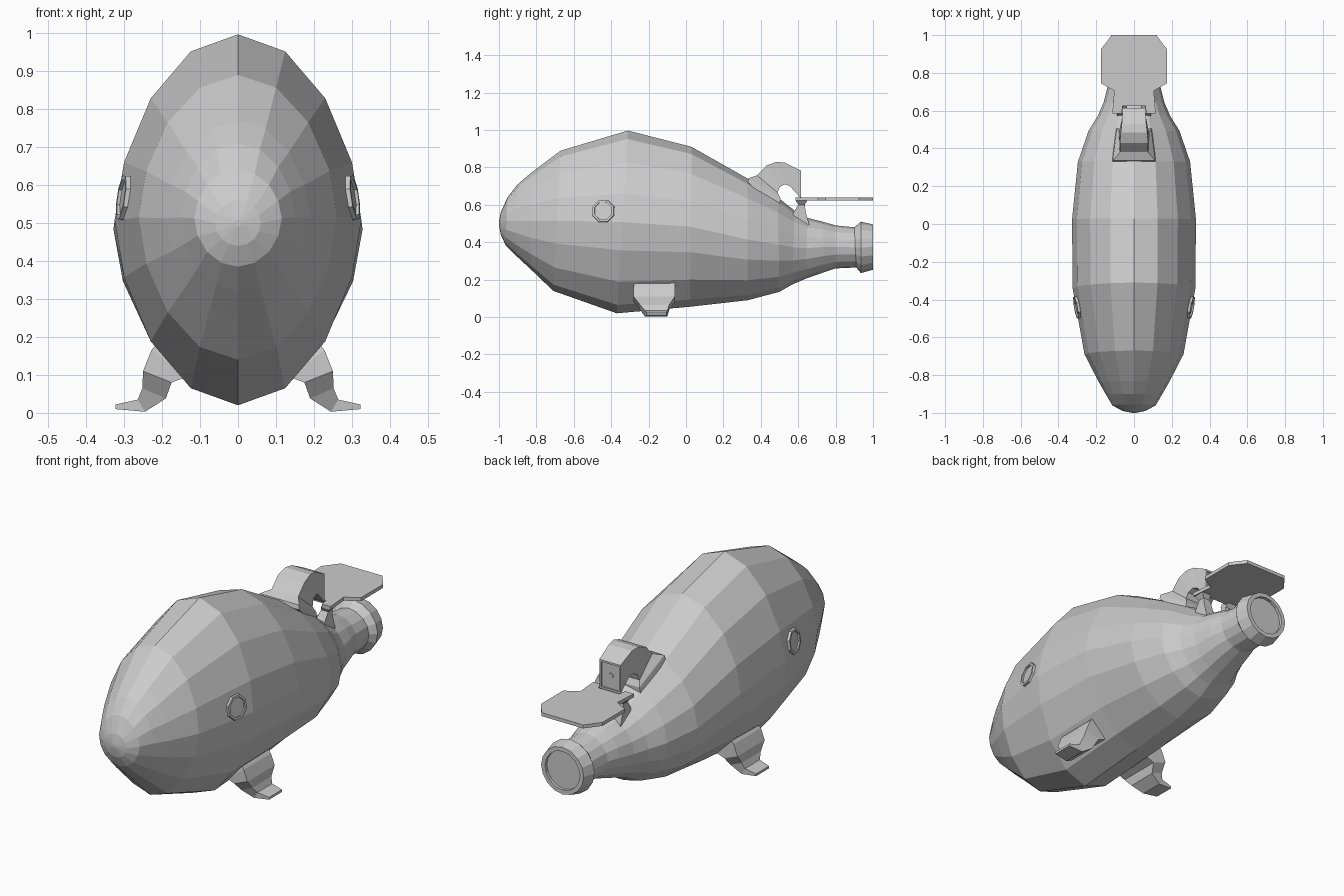
import bpy, bmesh, math
from mathutils import Vector, Matrix

if "Cube" in bpy.data.objects:
    bpy.data.objects.remove(bpy.data.objects["Cube"])


def finish(bm, name):
    bmesh.ops.recalc_face_normals(bm, faces=bm.faces)
    mesh = bpy.data.meshes.new(name)
    bm.to_mesh(mesh)
    bm.free()
    ob = bpy.data.objects.new(name, mesh)
    bpy.context.collection.objects.link(ob)
    return ob


def loft(rings, name):
    """Skin a list of equal-length point loops and cap both ends."""
    bm = bmesh.new()
    loops = [[bm.verts.new(p) for p in r] for r in rings]
    n = len(loops[0])
    for a, b in zip(loops, loops[1:]):
        for i in range(n):
            j = (i + 1) % n
            bm.faces.new((a[i], a[j], b[j], b[i]))
    bm.faces.new(loops[0])
    end = bm.faces.new(loops[-1])
    return bm, end


def recess(bm, face, border, depth):
    """Inset a face and push it inwards."""
    bmesh.ops.recalc_face_normals(bm, faces=bm.faces)
    bmesh.ops.inset_individual(bm, faces=[face], thickness=border)
    n = face.normal.copy()
    inner = bmesh.ops.extrude_discrete_faces(bm, faces=[face])["faces"][0]
    bmesh.ops.translate(bm, verts=inner.verts, vec=-n * depth)


def mirror(ob):
    m = ob.modifiers.new("mirror", "MIRROR")
    m.use_axis[0] = True


# Body: 16-sided sections (y at top, y at bottom, z top, z bottom, half width)
sections = [
    (-1.0, -1.0, .51, .49, .01),
    (-.99, -.99, .56, .44, .06),
    (-.955, -.965, .64, .385, .115),
    (-.90, -.90, .71, .32, .15),
    (-.83, -.83, .77, .255, .19),
    (-.67, -.71, .89, .14, .262),
    (-.31, -.37, .997, .02, .325),
    (.03, .02, .91, .055, .328),
    (.33, .33, .74, .09, .297),
    (.49, .50, .64, .135, .24),
    (.58, .57, .57, .175, .19),
    (.65, .64, .53, .205, .16),
    (.73, .74, .51, .24, .138),
    (.80, .80, .49, .26, .116),
    (.90, .91, .48, .265, .108),
    (.935, .935, .51, .235, .137),
    (1.0, 1.0, .495, .253, .121),
]
rings = []
for yt, yb, zt, zb, w in sections:
    h, mid = (zt - zb) / 2, (zt + zb) / 2
    power = 1 + .45 * h
    ring = []
    for i in range(16):
        a = math.tau * i / 16
        c = math.copysign(abs(math.cos(a)) ** power, math.cos(a))
        ring.append((w * math.sin(a), (yt + yb) / 2 + c * (yt - yb) / 2, mid + h * c))
    rings.append(ring)
bm, end = loft(rings, "body")
recess(bm, end, .022, .015)
finish(bm, "body")

# Portholes: eight-sided rims lying on the flanks
normal = Vector((1, -.18, .15)).normalized()
bm = bmesh.new()
bmesh.ops.create_cone(bm, cap_ends=True, segments=8, radius1=.066, radius2=.062, depth=.04)
top = max(bm.faces, key=lambda f: f.calc_center_median().z)
recess(bm, top, .012, .008)
turn = Matrix.Rotation(math.pi / 2, 4, 'Y') @ Matrix.Rotation(math.pi / 8, 4, 'Z')
lean = Vector((1, 0, 0)).rotation_difference(normal).to_matrix().to_4x4()
bmesh.ops.transform(bm, verts=bm.verts,
                    matrix=Matrix.Translation((.289, -.44, .565)) @ lean @ turn)
mirror(finish(bm, "porthole"))

# Feet: (outer x, z, inner x, z, y front, y back)
leg = [
    (.20, .20, .11, .13, -.27, -.06),
    (.228, .165, .135, .095, -.28, -.06),
    (.25, .11, .175, .08, -.28, -.06),
    (.252, .065, .19, .038, -.245, -.09),
    (.264, .035, .245, .003, -.22, -.10),
    (.323, .022, .323, .01, -.21, -.105),
]
bm, _ = loft([[(xo, a, zo), (xo, b, zo), (xi, b, zi), (xi, a, zi)]
              for xo, zo, xi, zi, a, b in leg], "foot")
mirror(finish(bm, "foot"))

# Arched spout on the back: (outer y, z, inner y, z, outer half width, inner half width)
arch = [
    (.33, .72, .50, .57, .115, .10),
    (.335, .742, .505, .635, .112, .09),
    (.38, .757, .49, .665, .075, .08),
    (.43, .81, .50, .695, .075, .075),
    (.485, .83, .53, .71, .07, .07),
    (.53, .825, .555, .70, .065, .065),
    (.615, .782, .615, .635, .06, .06),
]
bm, end = loft([[(-w, y, z), (w, y, z), (v, yi, zi), (-v, yi, zi)]
                for y, z, yi, zi, w, v in arch], "spout")
recess(bm, end, .014, .008)
finish(bm, "spout")
bm = bmesh.new()
bmesh.ops.create_cone(bm, cap_ends=True, segments=8, radius1=.014, radius2=.014, depth=.01)
bmesh.ops.transform(bm, verts=bm.verts, matrix=Matrix.Translation((0, .605, .71))
                    @ Matrix.Rotation(math.pi / 2, 4, 'X'))
finish(bm, "spout_pin")

# Flat tail plate with a notch at the front
half = [(.06, .625), (.065, .585), (.115, .585), (.105, .705), (.175, .745),
        (.175, .925), (.118, 1.0)]
outline = half + [(-x, y) for x, y in reversed(half)]
bm, _ = loft([[(x, y, z) for x, y in outline] for z in (.622, .64)], "tail_plate")
finish(bm, "tail_plate")

# Brackets joining the plate to the neck: (z, y front, y back, x inner, x outer)
bracket = [(.49, .56, .66, .04, .09), (.56, .575, .64, .04, .09),
           (.60, .60, .635, .05, .09), (.625, .585, .65, .06, .11)]
bm, _ = loft([[(a, f, z), (b, f, z), (b, k, z), (a, k, z)]
              for z, f, k, a, b in bracket], "plate_bracket")
mirror(finish(bm, "plate_bracket"))
